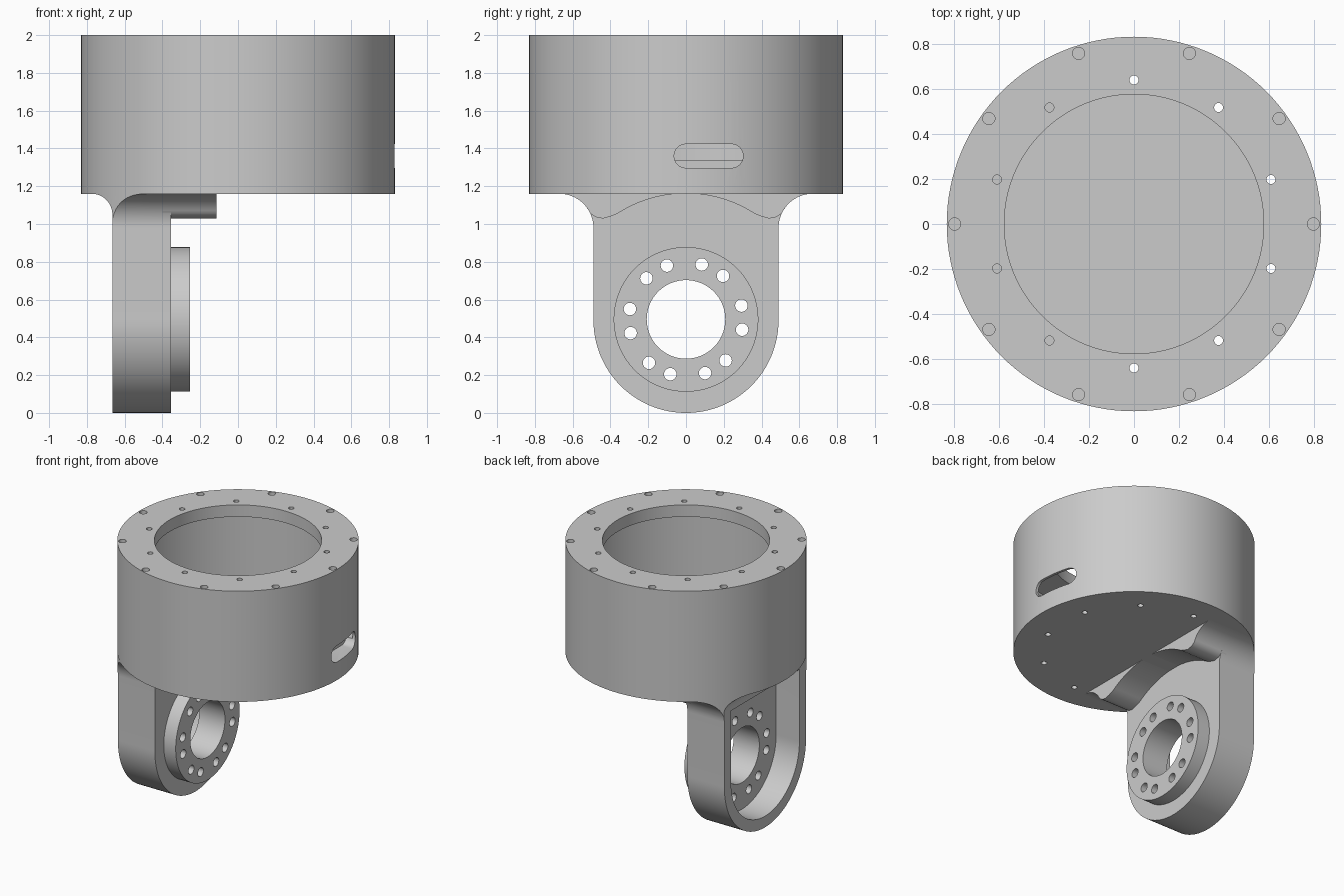
import bpy, bmesh
from math import sin, cos, radians

if "Cube" in bpy.data.objects:
    bpy.data.objects.remove(bpy.data.objects["Cube"])


def arc(cx, cy, r, a0, a1, n=24):
    """Points on an arc, angles in degrees."""
    return [(cx + r * cos(radians(a0 + (a1 - a0) * i / n)),
             cy + r * sin(radians(a0 + (a1 - a0) * i / n))) for i in range(n + 1)]


def circle(cx, cy, r, n=32):
    return arc(cx, cy, r, 0, 360, n)[:-1]


def prism(name, loops, axis, a, b):
    """Extrude closed 2D outlines along an axis from a to b."""
    place = {'x': lambda p, h: (h, p[0], p[1]),
             'y': lambda p, h: (p[0], h, p[1]),
             'z': lambda p, h: (p[0], p[1], h)}[axis]
    bm = bmesh.new()
    for pts in loops:
        lo = [bm.verts.new(place(p, a)) for p in pts]
        hi = [bm.verts.new(place(p, b)) for p in pts]
        bm.faces.new(lo)
        bm.faces.new(hi)
        for i in range(len(pts)):
            j = (i + 1) % len(pts)
            bm.faces.new((lo[i], lo[j], hi[j], hi[i]))
    bmesh.ops.recalc_face_normals(bm, faces=bm.faces)
    me = bpy.data.meshes.new(name)
    bm.to_mesh(me)
    bm.free()
    ob = bpy.data.objects.new(name, me)
    bpy.context.collection.objects.link(ob)
    return ob


def select(ob):
    bpy.ops.object.select_all(action='DESELECT')
    ob.select_set(True)
    bpy.context.view_layer.objects.active = ob


def boolean(ob, cutter, op='DIFFERENCE'):
    select(ob)
    mod = ob.modifiers.new('cut', 'BOOLEAN')
    mod.operation, mod.object, mod.solver = op, cutter, 'EXACT'
    bpy.ops.object.modifier_apply(modifier=mod.name)
    bpy.data.objects.remove(cutter)


def ring(r, start, hole_r, n=10):
    return [circle(r * cos(radians(start + 360 / n * i)),
                   r * sin(radians(start + 360 / n * i)), hole_r, 20) for i in range(n)]


R, BASE, AXIS = 0.83, 1.16, 0.495

# Drum: thin wall, top flange and thick floor
drum = prism('drum_housing', [circle(0, 0, R, 128)], 'z', BASE, 2.0)
boolean(drum, prism('chamber', [circle(0, 0, 0.81, 128)], 'z', 1.34, 1.91))
boolean(drum, prism('opening', [circle(0, 0, 0.575, 128)], 'z', 1.8, 2.1))
boolean(drum, prism('through_holes', ring(0.638, 90, 0.02), 'z', 1.0, 2.1))
boolean(drum, prism('blind_holes', ring(0.795, 0, 0.027), 'z', 1.925, 2.1))

# Cable slot in the right wall
slot = arc(0.24, 1.36, 0.063, -90, 90, 16) + arc(0.0, 1.36, 0.063, 90, 270, 16)
boolean(drum, prism('slot', [slot], 'x', 0.7, 1.0))

# Arm: U-shaped outline flaring into the drum, trimmed to the drum's cylinder
flare = arc(0.67, 0.98, 0.18, 180, 90, 16)
right = flare + [(0.67, 1.17)]
left = [(-y, z) for y, z in reversed(right)]
outline = arc(0, 0.49, 0.49, 180, 360, 64) + right + left
arm = prism('joint_arm', [outline], 'x', -0.9, -0.355)
boolean(arm, prism('trim', [circle(0, 0, R - 0.001, 128)], 'z', -0.2, 1.3), 'INTERSECT')

# Rounded transition on the back of the arm
back = [(-1, -0.1), (-0.665, -0.1)] + arc(-0.775, 1.05, 0.11, 0, 90, 16) + [(-1, 1.16)]
boolean(arm, prism('back_cut', [back], 'y', -1, 1))

# Back pocket
pocket = arc(0, AXIS, 0.41, 180, 360, 64) + [(0.41, 1.04), (-0.41, 1.04)]
boolean(arm, prism('pocket', [pocket], 'x', -1, -0.47))

# Round mounting boss on the inner face
boss = prism('mounting_boss', [circle(0, AXIS, 0.383, 96)], 'x', -0.36, -0.255)

# Bore and paired bolt holes through arm and boss
bolts = [circle(0.302 * cos(radians(a)), AXIS + 0.302 * sin(radians(a)), 0.033, 24)
         for k in range(6) for a in (60 * k + 1.75 - 12.2, 60 * k + 1.75 + 12.2)]
for part in (arm, boss):
    boolean(part, prism('bore', [circle(0, AXIS, 0.208, 64)] + bolts, 'x', -0.8, -0.1))

# Gussets under the drum, hollowed by a clearance arc around the bore axis
edge = arc(0, AXIS, 0.667, 89, 57, 16)
side = edge + [(0.40, 1.04), (0.44, 1.029), (0.48, 1.037)] \
    + arc(0.67, 0.98, 0.18, 155, 90, 12) + [(0.67, 1.17), (0.012, 1.17)]
gussets = prism('gussets', [side, [(-y, z) for y, z in side]], 'x', -0.40, -0.115)

for ob in (drum, arm, boss, gussets):
    select(ob)
    bpy.ops.object.shade_smooth_by_angle(angle=radians(30))
